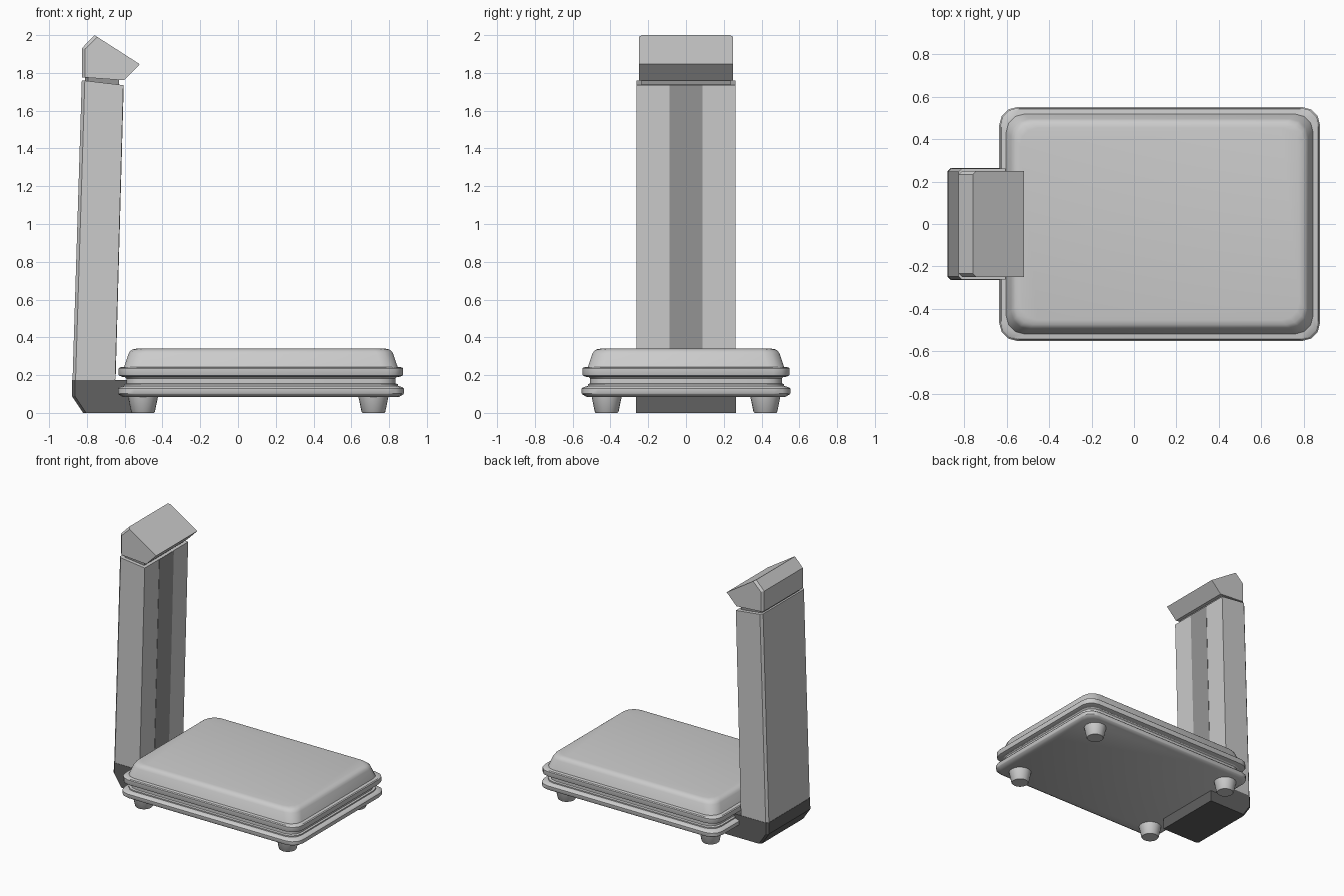
import bpy, bmesh, math

if "Cube" in bpy.data.objects:
    bpy.data.objects.remove(bpy.data.objects["Cube"])

CX = 0.121  # platform centre in x


def grey(name, v):
    m = bpy.data.materials.new(name)
    m.diffuse_color = (v, v, v, 1)
    m.use_nodes = True
    m.node_tree.nodes["Principled BSDF"].inputs["Base Color"].default_value = m.diffuse_color
    return m


DARK = grey("dark_grey", 0.12)
MID = grey("mid_grey", 0.3)


def loft(name, rings, mat=None, smooth=False):
    """Skin a stack of equal-length rings and cap both ends."""
    bm = bmesh.new()
    vs = [[bm.verts.new(p) for p in r] for r in rings]
    n = len(rings[0])
    for a, b in zip(vs, vs[1:]):
        for i in range(n):
            j = (i + 1) % n
            bm.faces.new((a[i], a[j], b[j], b[i]))
    bm.faces.new(vs[0][::-1])
    bm.faces.new(vs[-1])
    bmesh.ops.remove_doubles(bm, verts=bm.verts[:], dist=1e-4)
    bmesh.ops.recalc_face_normals(bm, faces=bm.faces[:])
    me = bpy.data.meshes.new(name)
    bm.to_mesh(me)
    bm.free()
    ob = bpy.data.objects.new(name, me)
    bpy.context.collection.objects.link(ob)
    if mat:
        me.materials.append(mat)
    if smooth:
        bpy.ops.object.select_all(action='DESELECT')
        ob.select_set(True)
        bpy.context.view_layer.objects.active = ob
        bpy.ops.object.shade_smooth_by_angle(angle=math.radians(32))
    return ob


def rounded(inset, z, r=0.085, seg=3):
    """Rounded rectangle ring of the platform outline."""
    hx, hy = 0.757 - inset, 0.552 - inset
    pts = []
    for k, (sx, sy) in enumerate([(1, 1), (-1, 1), (-1, -1), (1, -1)]):
        for i in range(seg + 1):
            a = math.pi / 2 * (k + i / seg)
            pts.append((CX + sx * (hx - r) + r * math.cos(a),
                        sy * (hy - r) + r * math.sin(a), z))
    return pts


def section(xb, zb, xf, zf, hw, c=0.016):
    """Box section with chamfered back corners, heights given at back and front."""
    zc = zb + (zf - zb) * c / (xf - xb)
    return [(xb, hw - c, zb), (xb, c - hw, zb), (xb + c, -hw, zc),
            (xf, -hw, zf), (xf, hw, zf), (xb + c, hw, zc)]


def circle(x, y, z, r, n=20):
    return [(x + r * math.cos(2 * math.pi * i / n),
             y + r * math.sin(2 * math.pi * i / n), z) for i in range(n)]


# Platform: lower plate, recessed seam, weighing tray
def slab(name, profile):
    loft(name, [rounded(i, z) for i, z in profile], smooth=True)


slab("base_plate", [(0.025, 0.085), (0.003, 0.098), (0, 0.103), (0, 0.128),
                    (0.006, 0.135), (0.03, 0.143)])
slab("seam", [(0.032, 0.14), (0.032, 0.152), (0.045, 0.156),
              (0.045, 0.182), (0.036, 0.192), (0.036, 0.2)])
slab("weighing_tray", [(0.025, 0.19), (0.006, 0.198), (0.004, 0.203),
                       (0.004, 0.235), (0.01, 0.241), (0.033, 0.244),
                       (0.056, 0.312), (0.064, 0.326), (0.077, 0.336),
                       (0.098, 0.34)])

# Four tapered feet
for x in (-0.503, 0.717):
    for y in (-0.42, 0.42):
        loft("foot", [circle(x, y, 0, 0.058), circle(x, y, 0.006, 0.063),
                      circle(x, y, 0.088, 0.08)], smooth=True)

# Column foot, reaching under the platform
loft("column_base", [section(-0.82, 0, -0.5, 0, 0.265),
                     section(-0.88, 0.09, -0.5, 0.09, 0.265),
                     section(-0.878, 0.175, -0.5, 0.175, 0.265)], DARK)

# Leaning column with a sloped top, front inlay strip, neck
loft("column", [section(-0.876, 0.175, -0.65, 0.175, 0.263),
                section(-0.827, 1.761, -0.607, 1.735, 0.263)])
loft("column_inlay", [section(-0.70, 0.176, -0.648, 0.176, 0.087, 0.001),
                      section(-0.66, 1.738, -0.605, 1.734, 0.087, 0.001)], MID)
loft("neck", [section(-0.81, 1.74, -0.63, 1.72, 0.235),
              section(-0.81, 1.79, -0.63, 1.775, 0.235)], MID)

# Display head with slanted screen face
loft("display_head", [section(-0.827, 1.777, -0.603, 1.761, 0.25),
                      section(-0.827, 1.93, -0.52, 1.846, 0.25),
                      section(-0.76, 2.0, -0.52, 1.846, 0.25)])
